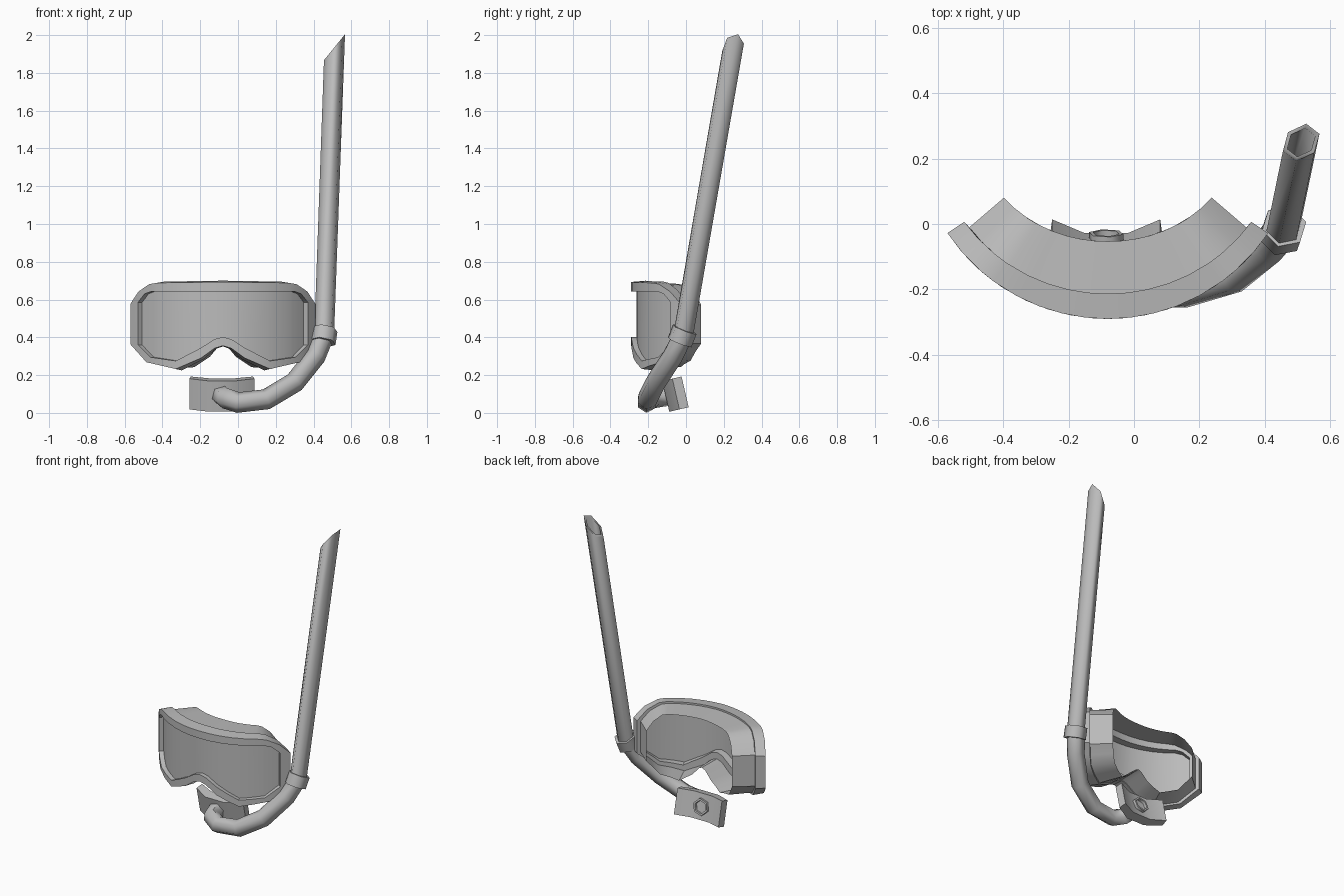
import bpy, bmesh, math
from mathutils import Vector, Matrix

if "Cube" in bpy.data.objects:
    bpy.data.objects.remove(bpy.data.objects["Cube"])

grey = bpy.data.materials.new("plain grey")
grey.diffuse_color = (0.5, 0.5, 0.5, 1)
grey.use_nodes = True
grey.node_tree.nodes["Principled BSDF"].inputs["Base Color"].default_value = grey.diffuse_color

MASK_X, ARC_Y, ARC_R = -0.08, 0.299, 0.589   # mask curves round a vertical axis


def finish(name, verts, faces, angle=35):
    bm = bmesh.new()
    vs = [bm.verts.new(v) for v in verts]
    for f in faces:
        bm.faces.new([vs[i] for i in f])
    bmesh.ops.recalc_face_normals(bm, faces=bm.faces[:])
    mesh = bpy.data.meshes.new(name)
    bm.to_mesh(mesh)
    bm.free()
    ob = bpy.data.objects.new(name, mesh)
    bpy.context.collection.objects.link(ob)
    mesh.materials.append(grey)
    bpy.ops.object.select_all(action='DESELECT')
    ob.select_set(True)
    bpy.context.view_layer.objects.active = ob
    bpy.ops.object.shade_smooth_by_angle(angle=math.radians(angle))
    return ob


def bridge(rings, closed=False):
    """Quads between successive closed rings; closed also joins last to first."""
    n = len(rings[0])
    verts = [v for r in rings for v in r]
    faces = []
    for k in range(len(rings) if closed else len(rings) - 1):
        a, b = k * n, (k + 1) % len(rings) * n
        faces += [(a + i, a + (i + 1) % n, b + (i + 1) % n, b + i) for i in range(n)]
    return verts, faces


def wrap(x, z, r):
    """Place a flat outline point on the curved mask at radius r."""
    t = math.asin(max(-1, min(1, x / ARC_R)))
    return Vector((MASK_X + r * math.sin(t), ARC_Y - r * math.cos(t), z))


# Right half outlines of the mask, top centre round to nose centre
OUTER = [(0, .7), (.35, .695), (.39, .688), (.447, .648), (.49, .58), (.49, .36),
         (.405, .262), (.25, .225), (.115, .285), (.045, .338), (0, .352)]
INNER = [(0, .643), (.35, .643), (.38, .643), (.415, .63), (.45, .585), (.45, .36),
         (.385, .295), (.25, .275), (.115, .345), (.045, .39), (0, .402)]
STEPS = [5, 1, 1, 1, 1, 2, 2, 2, 1, 1]


def outline(half):
    pts = []
    for (a, b), n in zip(zip(half, half[1:]), STEPS):
        pts += [(a[0] + (b[0] - a[0]) * i / n, a[1] + (b[1] - a[1]) * i / n) for i in range(n)]
    pts.append(half[-1])
    return pts + [(-x, z) for x, z in pts[-2:0:-1]]


def ring(half, r, grow=0.0, sx=1.0, sz=1.0):
    return [wrap(x * sx, .47 + (z - .47) * sz, r + grow * (x / .49) ** 2)
            for x, z in outline(half)]


# Mask frame: rectangular section running round the outline
finish("mask_frame", *bridge([ring(OUTER, ARC_R, sz=.97), ring(OUTER, .512, .015),
                              ring(INNER, .512, .015), ring(INNER, ARC_R)], closed=True))

# Skirt reaching back to the face
finish("mask_skirt", *bridge([ring(OUTER, .514, .015, .97, .95),
                              ring(OUTER, .352, .033, .99, .93)]))


# Lens: columns between the upper and lower inner edges
def height(chain, x):
    for (x0, z0), (x1, z1) in zip(chain, chain[1:]):
        if x0 <= x <= x1 and x1 > x0:
            return z0 + (z1 - z0) * (x - x0) / (x1 - x0)
    return chain[-1][1]


upper, lower = INNER[:5], INNER[:4:-1]
half_xs = sorted({p[0] for p in INNER} | {.08, .18, .3})
columns = [-x for x in half_xs[:0:-1]] + half_xs
verts = []
for x in columns:
    verts += [wrap(x, height(lower, abs(x)), .56), wrap(x, height(upper, abs(x)), .56)]
finish("lens", verts, [(2 * i, 2 * i + 2, 2 * i + 3, 2 * i + 1)
                       for i in range(len(columns) - 1)])


# Hexagonal sweep with a carried frame
def hex_sweep(path, radius, start):
    path = [Vector(p) for p in path]
    rings, up = [], Vector(start)
    for i, p in enumerate(path):
        d_in = (p - path[i - 1]).normalized() if i else (path[1] - p).normalized()
        d_out = (path[i + 1] - p).normalized() if i < len(path) - 1 else d_in
        t = (d_in + d_out).normalized()
        up = (up - t * up.dot(t)).normalized()
        side = t.cross(up)
        rings.append([p + radius * (up * math.cos(k * math.pi / 3) + side * math.sin(k * math.pi / 3))
                      for k in range(6)])
    return rings


def slant_cut(rings):
    """Slide the top ring along the tube onto a plane rising to the right."""
    d = Vector((.055, .265, 1.53))
    for v in rings[0]:
        v += d * ((2 + 1.23 * (v.x - .563) - v.z) / (d.z - 1.23 * d.x))


# Snorkel tube from the open top down to the mouthpiece
PATH = [(.511, .25, 1.94), (.456, -.015, .41), (.41, -.07, .3), (.3, -.16, .162),
        (.15, -.205, .072), (0, -.208, .055), (-.07, -.175, .078), (-.085, -.1, .09),
        (-.085, -.028, .106)]
START = (math.cos(.26), math.sin(.26), 0)
outer_rings, inner_rings = hex_sweep(PATH, .055, START), hex_sweep(PATH, .042, START)
slant_cut(outer_rings)
slant_cut(inner_rings)
finish("snorkel_tube", *bridge(outer_rings + inner_rings[::-1], closed=True), angle=62)

# Clip ring round the tube beside the mask
centre, axis = Vector((.454, -.02, .408)), Vector((.13, .36, .92)).normalized()
clip = [centre - axis * .037, centre + axis * .037]
clip_out, clip_in = hex_sweep(clip, .07, START), hex_sweep(clip, .05, START)
finish("tube_clip", *bridge(clip_out + clip_in[::-1], closed=True), angle=62)

# Mouthpiece: bent block in three facets, leaning so its top comes forward
plan = [(-.172, -.02), (-.068, -.075), (.068, -.075), (.172, -.02),
        (.165, .03), (.068, -.012), (-.068, -.012), (-.165, .03)]
tilt = Matrix.Translation((-.085, -.033, .1)) @ Matrix.Rotation(math.radians(13), 4, 'X')
levels = [[tilt @ Vector((x, y, z)) for x, y in plan] for z in (-.079, .088)]
verts, faces = bridge(levels)
for base in (0, 8):
    faces += [tuple(base + i for i in q) for q in ((0, 1, 6, 7), (1, 2, 5, 6), (2, 3, 4, 5))]
finish("mouthpiece", verts, faces)
